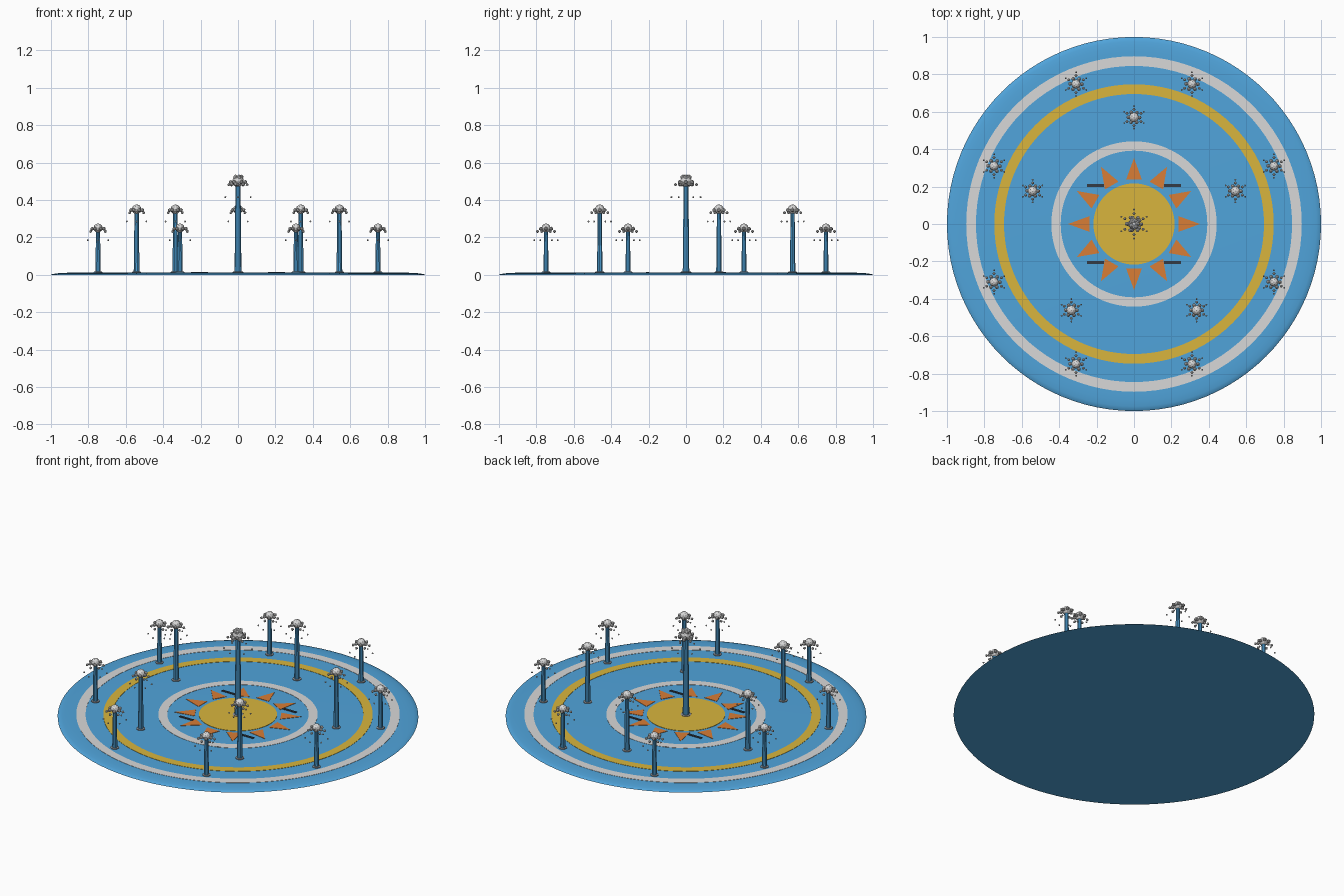
import bpy, bmesh, math
from mathutils import Matrix, Vector

if "Cube" in bpy.data.objects:
    bpy.data.objects.remove(bpy.data.objects["Cube"])


def material(name, rgb):
    # sRGB values converted to linear
    m = bpy.data.materials.new(name)
    lin = [c / 12.92 if c <= 0.04045 else ((c + 0.055) / 1.055) ** 2.4 for c in rgb]
    m.diffuse_color = (*lin, 1)
    m.use_nodes = True
    m.node_tree.nodes["Principled BSDF"].inputs["Base Color"].default_value = m.diffuse_color
    return m


BLUE = material("water_blue", (0.315, 0.645, 0.86))
WHITE = material("pale_grey", (0.85, 0.85, 0.85))
YELLOW = material("sun_yellow", (0.85, 0.71, 0.24))
ORANGE = material("ray_orange", (0.85, 0.49, 0.21))
STEEL = material("nozzle_grey", (0.55, 0.56, 0.58))
DARK = material("drain_dark", (0.20, 0.23, 0.27))

TOP = 0.011  # height of the pad surface


def finish(name, bm, mat, smooth=False):
    bmesh.ops.recalc_face_normals(bm, faces=bm.faces)
    me = bpy.data.meshes.new(name)
    bm.to_mesh(me)
    bm.free()
    me.materials.append(mat)
    ob = bpy.data.objects.new(name, me)
    bpy.context.collection.objects.link(ob)
    if smooth:
        bpy.context.view_layer.objects.active = ob
        ob.select_set(True)
        bpy.ops.object.shade_smooth_by_angle(angle=math.radians(35))
        ob.select_set(False)
    return ob


def lathe(name, profile, mat, n=96, closed=False, smooth=False):
    # closed profiles make rings, open ones are capped at both ends
    bm = bmesh.new()
    loops = [[bm.verts.new((r * math.cos(2 * math.pi * i / n), r * math.sin(2 * math.pi * i / n), z))
              for i in range(n)] for r, z in profile]
    pairs = list(zip(loops, loops[1:]))
    if closed:
        pairs.append((loops[-1], loops[0]))
    else:
        bm.faces.new(loops[0])
        bm.faces.new(loops[-1])
    for a, b in pairs:
        for i in range(n):
            j = (i + 1) % n
            bm.faces.new((a[i], a[j], b[j], b[i]))
    return finish(name, bm, mat, smooth)


def ring(name, r0, r1, mat):
    z0, z1 = TOP - 0.001, TOP + 0.0015
    return lathe(name, [(r0, z0), (r1, z0), (r1, z1), (r0, z1)], mat, closed=True)


def ball(bm, p, r, sub=1):
    bmesh.ops.create_icosphere(bm, subdivisions=sub, radius=r, matrix=Matrix.Translation(p))


def polar(r, a, z):
    return Vector((r * math.cos(a), r * math.sin(a), z))


# Pad with a softly falling rim
lathe("splash_pad", [(1.0, 0), (0.998, 0.002), (0.975, 0.007), (0.945, 0.010), (0.91, TOP)], BLUE, smooth=True)

# Painted rings and sun
ring("outer_white_ring", 0.845, 0.897, WHITE)
ring("yellow_ring", 0.695, 0.747, YELLOW)
ring("inner_white_ring", 0.392, 0.442, WHITE)
lathe("sun_disc", [(0.217, TOP - 0.001), (0.217, TOP + 0.002)], YELLOW, n=64)

bm = bmesh.new()
for k in range(12):
    rot = Matrix.Rotation(k * math.pi / 6, 3, 'Z')
    tri = [(0.238, -0.042), (0.353, 0), (0.238, 0.042)]
    lo, hi = [[bm.verts.new(rot @ Vector((x, y, z))) for x, y in tri] for z in (TOP - 0.001, TOP + 0.002)]
    bm.faces.new(lo)
    bm.faces.new(hi)
    for i in range(3):
        j = (i + 1) % 3
        bm.faces.new((lo[i], lo[j], hi[j], hi[i]))
finish("sun_rays", bm, ORANGE)

# Four drain slots
bm = bmesh.new()
for sx in (-1, 1):
    for sy in (-1, 1):
        m = Matrix.Translation((sx * 0.205, sy * 0.206, TOP + 0.001)) @ Matrix.Diagonal((0.09, 0.014, 0.006, 1))
        bmesh.ops.create_cube(bm, size=1, matrix=m)
finish("drain_slots", bm, DARK)


def jet(name, x, y, h, r, spread, fall):
    # nozzle, water column and the spray on top
    parts = [lathe(name + "_nozzle", [(r * 1.6, TOP - 0.001), (r * 1.6, TOP + 0.004), (r * 1.3, TOP + 0.006)],
                   STEEL, n=16),
             lathe(name + "_column", [(r, TOP), (r * 0.72, h)], BLUE, n=10)]
    bm = bmesh.new()
    ball(bm, (0, 0, h), r * 1.7, 2)
    for k in range(6):
        a = math.pi / 2 + k * math.pi / 3
        ball(bm, polar(spread * 0.5, a + 0.5, h - 0.004), 0.011)
        ball(bm, polar(spread * 0.72, a, h - 0.018), 0.0085)
        ball(bm, polar(spread, a, h - fall), 0.0055)
    parts.append(finish(name + "_spray", bm, WHITE))
    for p in parts:
        p.location = (x, y, 0)
    return parts


# Centre jet with extra crown drops
jet("centre_jet", 0, 0, 0.5, 0.0185, 0.078, 0.085)
bm = bmesh.new()
for k in range(5):
    ball(bm, polar(0.017, k * 1.257, 0.522), 0.014)
    ball(bm, polar(0.034, k * 1.257 + 0.6, 0.485), 0.013)
finish("centre_crown", bm, WHITE)

# Middle ring of five and outer ring of eight
for k in range(5):
    p = polar(0.57, math.pi / 2 + k * 2 * math.pi / 5, 0)
    jet(f"middle_jet_{k + 1}", p.x, p.y, 0.35, 0.0155, 0.06, 0.065)
for k in range(8):
    p = polar(0.81, math.pi / 8 + k * math.pi / 4, 0)
    jet(f"outer_jet_{k + 1}", p.x, p.y, 0.25, 0.0145, 0.063, 0.065)
